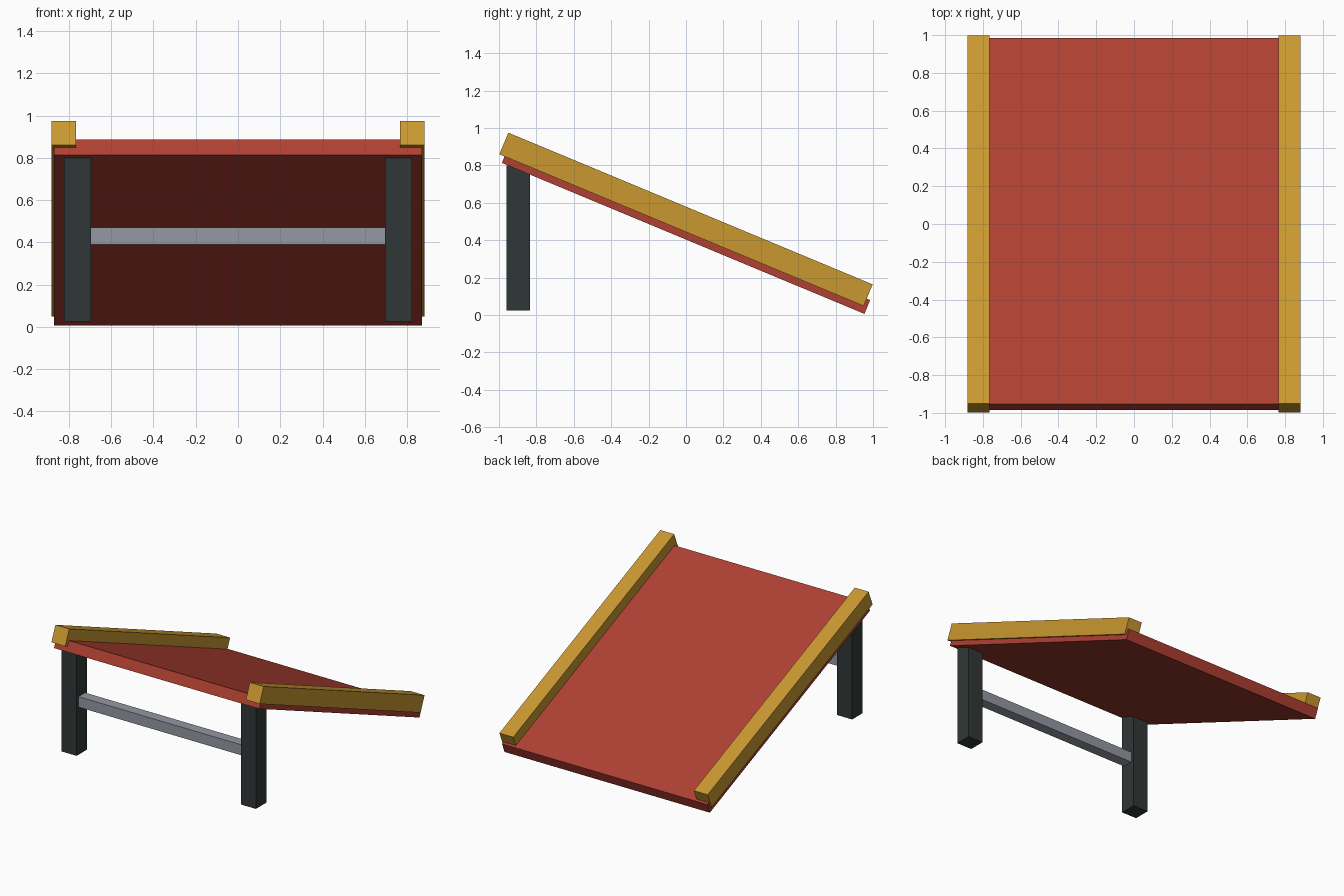
import bpy
import math

default = bpy.data.objects.get("Cube")
if default:
    bpy.data.objects.remove(default, do_unlink=True)


def make_material(name, rgb):
    mat = bpy.data.materials.new(name)
    mat.use_nodes = True
    color = (*rgb, 1.0)
    mat.diffuse_color = color
    mat.node_tree.nodes["Principled BSDF"].inputs["Base Color"].default_value = color
    return mat


red = make_material("brick red", (0.434, 0.051, 0.032))
yellow = make_material("ochre yellow", (0.591, 0.314, 0.030))
dark = make_material("dark slate", (0.030, 0.039, 0.038))
grey = make_material("steel grey", (0.296, 0.314, 0.362))


def box(name, size, center, mat, tilt=0.0):
    """Box with its size baked into the mesh, tilted about x."""
    bpy.ops.mesh.primitive_cube_add(size=1, location=center)
    obj = bpy.context.object
    obj.name = name
    obj.scale = size
    bpy.ops.object.transform_apply(location=False, rotation=False, scale=True)
    obj.rotation_euler.x = tilt
    obj.data.materials.append(mat)
    return obj


# Ramp falls from the front to the back
slope = -math.atan2(0.81, 1.945)

# Sloping deck
box("ramp_deck", (1.74, 2.10, 0.08), (0, 0, 0.447), red, slope)

# Side rails and front legs, one of each per side
for side, x in (("left", 1), ("right", -1)):
    box(side + "_rail", (0.117, 2.11, 0.125), (x * 0.824, 0, 0.512), yellow, slope)
    box(side + "_leg", (0.128, 0.125, 0.775), (x * 0.76, -0.897, 0.4125), dark)

# Crossbar between the legs
box("crossbar", (1.42, 0.08, 0.08), (0, -0.897, 0.43), grey)
